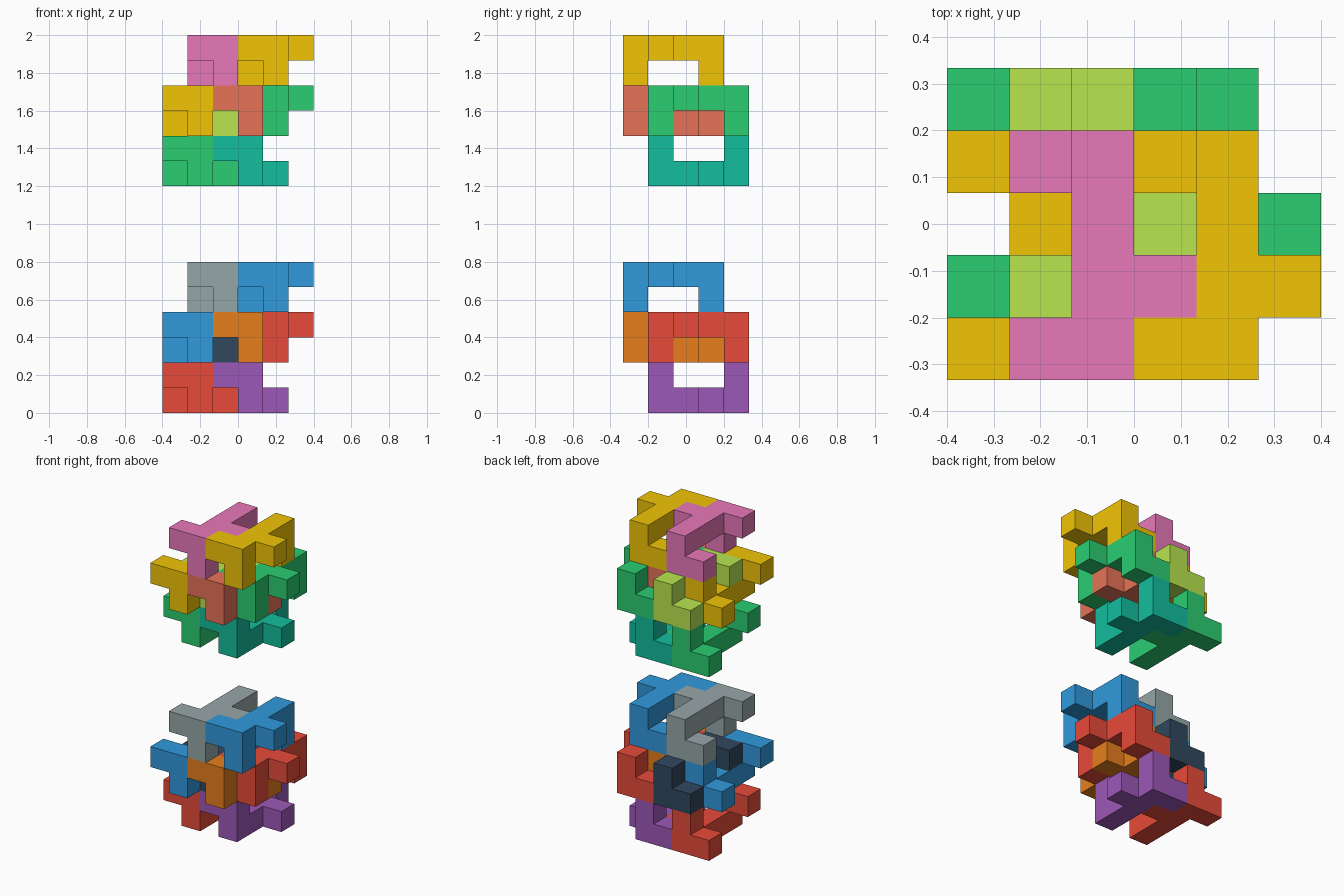
import bpy, bmesh
from mathutils import Vector

if "Cube" in bpy.data.objects:
    bpy.data.objects.remove(bpy.data.objects["Cube"])

U = 2 / 15                      # edge of one cube cell
ORIGIN = Vector((-3, -2.5, 0))  # centres the 6 x 5 x 6 cell grid

# One puzzle piece: a four-cell rod, two hooked ends and a side stub
ROD = [(2, y, 5) for y in range(4)]
PIECE = ROD + [(1, 0, 5), (2, 0, 4), (2, 3, 4), (1, 3, 4), (3, 1, 5)]
# The same piece turned half a revolution about x
TURNED = [(x + 1, 4 - y, 5 - z) for x, y, z in PIECE]

# name, cells, cell offset, lower colour, upper colour
LAYOUT = [
    ("top_left_piece", PIECE, (0, 0, 0), "95a5a6", "e878b8"),
    ("top_right_piece", PIECE, (2, 0, 0), "3498db", "f1c40f"),
    ("middle_back_left_piece", PIECE, (0, 1, -2), "34495e", "b8e550"),
    ("middle_back_right_piece", PIECE, (2, 1, -2), "e74c3c", "2ecc71"),
    ("middle_front_left_piece", TURNED, (-2, -1, 2), "3498db", "f1c40f"),
    ("middle_front_right_piece", TURNED, (0, -1, 2), "e67e22", "e67358"),
    ("bottom_left_piece", TURNED, (-2, 0, 0), "e74c3c", "2ecc71"),
    ("bottom_right_piece", TURNED, (0, 0, 0), "9b59b6", "1abc9c"),
]


def material(code):
    name = "paint_" + code
    mat = bpy.data.materials.get(name)
    if not mat:
        mat = bpy.data.materials.new(name)
        rgb = [(int(code[i:i + 2], 16) / 255) ** 2.2 for i in (0, 2, 4)]
        mat.diffuse_color = (*rgb, 1)
        mat.use_nodes = True
        mat.node_tree.nodes["Principled BSDF"].inputs["Base Color"].default_value = mat.diffuse_color
    return mat


def build_piece(name, cells, offset, code):
    """Skin the outside of a group of cells and merge its flat faces."""
    cells = {tuple(a + b for a, b in zip(c, offset)) for c in cells}
    bm = bmesh.new()
    for cell in cells:
        centre = Vector(cell) + Vector((0.5, 0.5, 0.5))
        for axis in range(3):
            for sign in (-1, 1):
                n = Vector((0, 0, 0))
                n[axis] = sign
                if tuple(int(c + d) for c, d in zip(cell, n)) in cells:
                    continue
                a = Vector((0, 0, 0))
                a[(axis + 1) % 3] = 1
                b = n.cross(a)
                corners = (-a - b, a - b, a + b, b - a)
                bm.faces.new([bm.verts.new((centre + (n + k) / 2 + ORIGIN) * U)
                              for k in corners])
    bmesh.ops.remove_doubles(bm, verts=bm.verts[:], dist=0.001)
    bmesh.ops.dissolve_limit(bm, angle_limit=0.01, verts=bm.verts[:], edges=bm.edges[:])
    mesh = bpy.data.meshes.new(name)
    bm.to_mesh(mesh)
    bm.free()
    mesh.materials.append(material(code))
    bpy.context.collection.objects.link(bpy.data.objects.new(name, mesh))


# Two assembled puzzles, one floating nine cells above the other
for name, cells, (dx, dy, dz), low, high in LAYOUT:
    build_piece("lower_" + name, cells, (dx, dy, dz), low)
    build_piece("upper_" + name, cells, (dx, dy, dz + 9), high)
